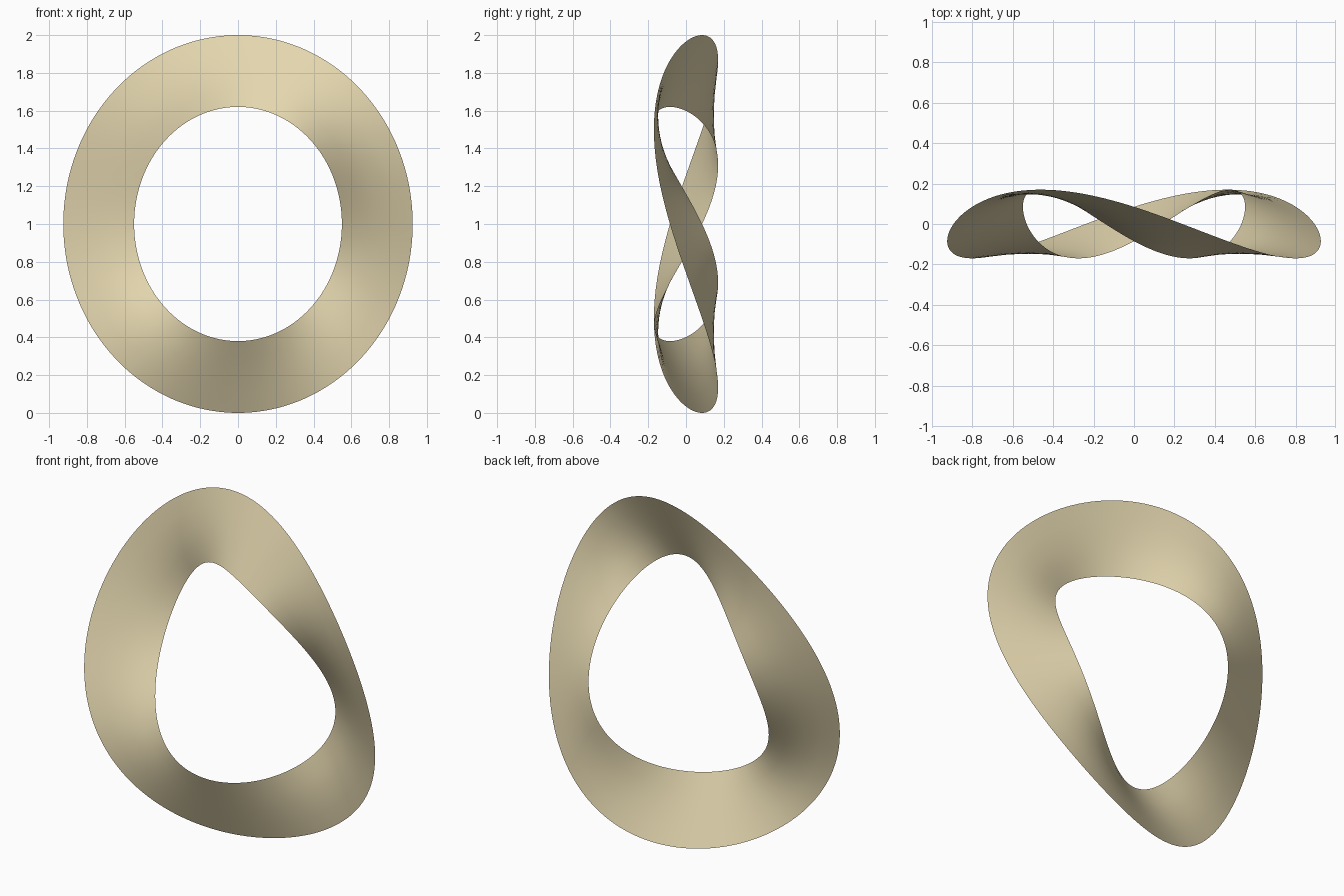
import bpy, bmesh
from math import sin, cos, tau, radians

if "Cube" in bpy.data.objects:
    bpy.data.objects.remove(bpy.data.objects["Cube"])

SEGMENTS, ROWS, WAVE = 160, 4, 0.17


def rim(t, rx, rz, phase):
    # elliptical rim that waves twice in depth
    return (rx * cos(t), WAVE * cos(2 * t + radians(phase)), 1 + rz * sin(t))


# twisted band: straight rulings between two out-of-phase wavy rims
bm = bmesh.new()
loops = []
for i in range(SEGMENTS):
    t = tau * i / SEGMENTS
    outer = rim(t, 0.925, 1.0, 120)
    inner = rim(t, 0.55, 0.62, 60)
    loops.append([bm.verts.new([a + (b - a) * k / ROWS for a, b in zip(outer, inner)])
                  for k in range(ROWS + 1)])
for i in range(SEGMENTS):
    a, b = loops[i], loops[(i + 1) % SEGMENTS]
    for k in range(ROWS):
        bm.faces.new((a[k], a[k + 1], b[k + 1], b[k])).smooth = True
bmesh.ops.recalc_face_normals(bm, faces=bm.faces)
# front side faces -y
if sum(f.normal.y * f.calc_area() for f in bm.faces) > 0:
    bmesh.ops.reverse_faces(bm, faces=bm.faces)

mesh = bpy.data.meshes.new("twisted_ring")
bm.to_mesh(mesh)
bm.free()
ring = bpy.data.objects.new("twisted_ring", mesh)
bpy.context.collection.objects.link(ring)

# pale sand colour
mat = bpy.data.materials.new("sand")
mat.diffuse_color = (0.78, 0.68, 0.43, 1)
mat.use_nodes = True
mat.node_tree.nodes["Principled BSDF"].inputs["Base Color"].default_value = mat.diffuse_color
mesh.materials.append(mat)
